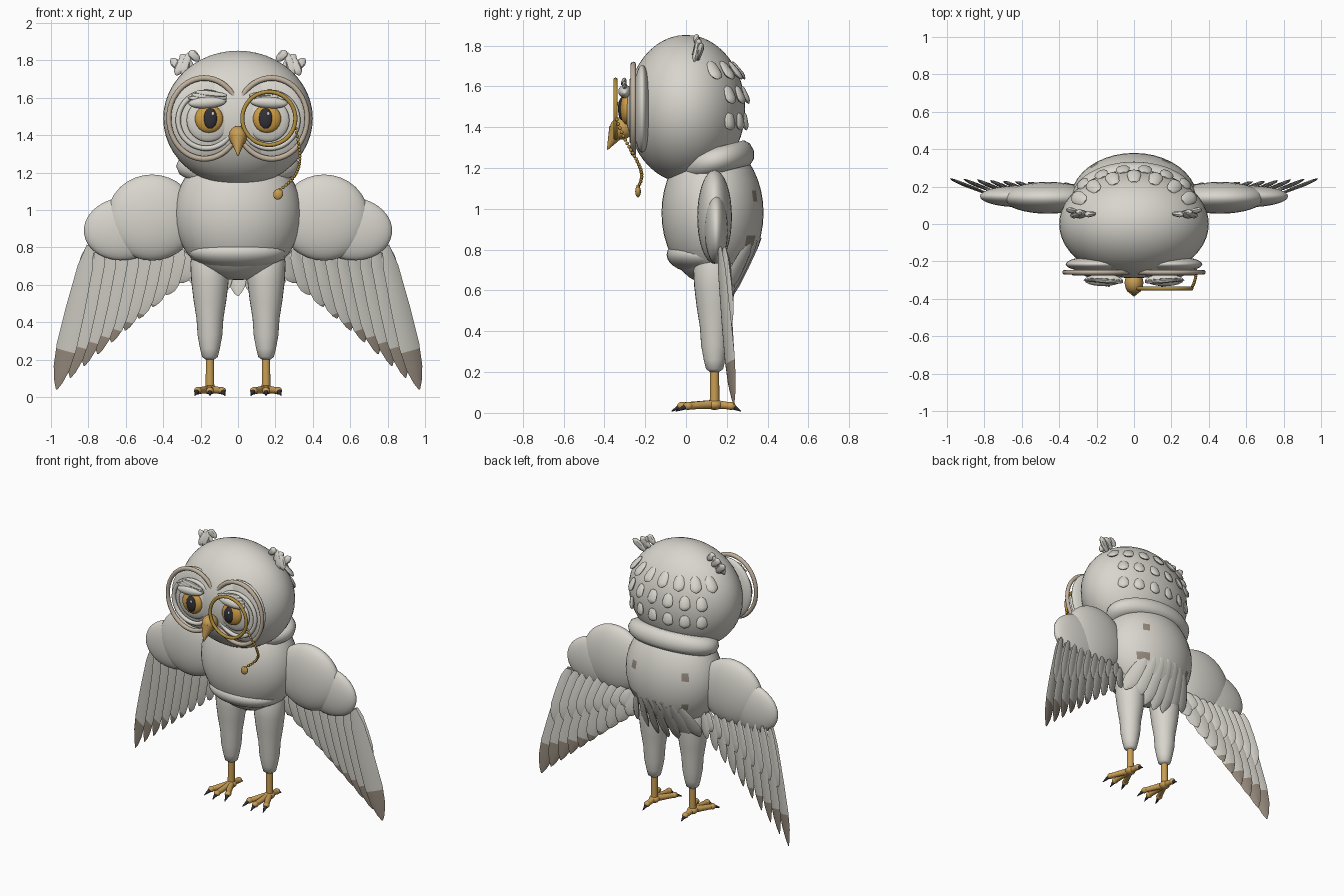
import bpy, bmesh, math
from mathutils import Vector, Matrix
from mathutils.geometry import interpolate_bezier

if "Cube" in bpy.data.objects:
    bpy.data.objects.remove(bpy.data.objects["Cube"], do_unlink=True)


def colour(name, r, g, b):
    m = bpy.data.materials.new(name)
    m.use_nodes = True
    m.diffuse_color = (r, g, b, 1)
    m.node_tree.nodes["Principled BSDF"].inputs["Base Color"].default_value = (r, g, b, 1)
    return m


PALE = colour("pale plumage", .69, .67, .61)
GREY = colour("wing grey", .60, .585, .53)
BROWN = colour("feather tip brown", .30, .25, .20)
TAN = colour("face rim tan", .53, .44, .34)
GOLD = colour("beak and leg gold", .58, .34, .09)
IRIS = colour("iris amber", .62, .34, .06)
BRASS = colour("eyeglass brass", .45, .28, .05)
DARK = colour("claw and pupil black", .03, .03, .04)
SIDES = (("left", 1), ("right", -1))


def finish(name, *mats):
    ob = bpy.context.object
    ob.name = name
    for m in mats:
        ob.data.materials.append(m)
    bpy.ops.object.shade_smooth_by_angle(angle=math.radians(40))
    return ob


def ball(name, loc, size, mat, rot=(0, 0, 0), seg=32):
    bpy.ops.mesh.primitive_uv_sphere_add(segments=seg, ring_count=seg // 2, location=loc, rotation=rot)
    bpy.context.object.scale = size
    return finish(name, mat)


def ring(name, loc, major, minor, mat, rot=(math.pi / 2, 0, 0), scale=(1, 1, 1)):
    bpy.ops.mesh.primitive_torus_add(major_segments=48, minor_segments=10, major_radius=major,
                                     minor_radius=minor, location=loc, rotation=rot)
    bpy.context.object.scale = scale
    return finish(name, mat)


def rod(name, a, b, r1, r2, mat):
    a, b = Vector(a), Vector(b)
    bpy.ops.mesh.primitive_cone_add(vertices=14, radius1=r1, radius2=r2, depth=(b - a).length,
                                    location=(a + b) / 2,
                                    rotation=(b - a).to_track_quat('Z', 'Y').to_euler())
    return finish(name, mat)


def link(name, bm, *mats):
    bmesh.ops.recalc_face_normals(bm, faces=bm.faces)
    me = bpy.data.meshes.new(name)
    bm.to_mesh(me)
    bm.free()
    ob = bpy.data.objects.new(name, me)
    bpy.context.collection.objects.link(ob)
    bpy.ops.object.select_all(action='DESELECT')
    bpy.context.view_layer.objects.active = ob
    ob.select_set(True)
    return finish(name, *mats)


def skin(bm, loops, tip_from=None):
    for i, (p, q) in enumerate(zip(loops, loops[1:])):
        for k in range(len(p)):
            j = (k + 1) % len(p)
            f = bm.faces.new((p[k], p[j], q[j], q[k]))
            f.material_index = 1 if tip_from is not None and i >= tip_from else 0
    bm.faces.new(loops[0])
    bm.faces.new(loops[-1])


BLADE = ((0, .35), (.15, .75), (.45, .95), (.7, 1), (.85, .8), (.95, .4), (1, .06))


def feather(name, root, tip, width, normal, mat, thick=.008, brown=0):
    """Thin lens-shaped blade; the last part of its length may be brown."""
    root, tip = Vector(root), Vector(tip)
    d = (tip - root).normalized()
    side = d.cross(Vector(normal)).normalized()
    n = side.cross(d)
    cut = 1 - brown
    rows = list(BLADE)
    if brown > 0:
        for (t0, w0), (t1, w1) in zip(BLADE, BLADE[1:]):
            if t0 < cut < t1:
                rows.append((cut, w0 + (w1 - w0) * (cut - t0) / (t1 - t0)))
        rows.sort()
    first = next((i for i, r in enumerate(rows) if r[0] >= cut - 1e-4), 0) if brown > 0 else None
    bm = bmesh.new()
    loops = []
    for t, w in rows:
        c = root.lerp(tip, t)
        loops.append([bm.verts.new(c + side * (math.cos(a) * w * width / 2) + n * (math.sin(a) * w * thick))
                      for a in (k * math.pi / 4 for k in range(8))])
    skin(bm, loops, first)
    return link(name, bm, mat, BROWN)


def lathe(name, profile, cx, cy, mat, n=28):
    bm = bmesh.new()
    loops = [[bm.verts.new((cx + r * math.cos(a), cy + r * math.sin(a), z))
              for a in (k * math.tau / n for k in range(n))] for z, r in profile]
    skin(bm, loops)
    return link(name, bm, mat)


# Head, neck ruff and body
HEAD, HSIZE = Vector((0, 0, 1.49)), Vector((.4, .29, .362))
ball("head", HEAD, HSIZE, PALE, seg=48)
ring("neck_ruff", (0, .14, 1.235), .2, .065, PALE, rot=(.25, 0, 0), scale=(1.25, .75, 1))
BODY, BSIZE = Vector((0, .13, .98)), Vector((.34, .25, .355))
body = ball("body", BODY, BSIZE, PALE, seg=40)
ball("lower_belly", (0, .085, .775), (.26, .18, .095), PALE)

# Brown flecks on the back: the faces nearest to each spot
body.data.materials.append(BROWN)
for spot in ((.16, .345, 1.04), (.19, .32, .87), (.15, .34, .87), (-.2, .31, 1.04), (-.21, .28, .87)):
    near = min(body.data.polygons, key=lambda p: (BODY + p.center * BSIZE - Vector(spot)).length)
    near.material_index = 1

# Feather rows on the back of the head
for row, (z, spread, count) in enumerate(((1.72, 1.0, 7), (1.6, .75, 6), (1.47, .75, 6))):
    for i in range(count):
        a = spread * (2 * i / (count - 1) - 1)

        def on_head(h):
            k = math.sqrt(1 - ((h - HEAD.z) / HSIZE.z) ** 2)
            return Vector((HSIZE.x * k * math.sin(a), HSIZE.y * k * math.cos(a), h))
        out = Vector((math.sin(a), math.cos(a), .2))
        low = on_head(z - .09) + out * .022
        feather(f"head_feather_{row}_{i}", on_head(z), low, .075, out, PALE, .014)

for side, s in SIDES:
    # Ear tufts
    for i in range(3):
        base = (s * (.21 + .035 * i), .055, 1.80 - .035 * i)
        feather(f"{side}_ear_tuft_{i}", base, (s * (.2 + .05 * i) + s * .06, .05 + .015 * i, 1.85 - .02 * i),
                .05, (s * .3, -1, .3), PALE, .016)
    for i in range(2):
        feather(f"{side}_ear_tuft_front_{i}", (s * (.26 + .03 * i), .06, 1.84 - .02 * i),
                (s * (.3 + .03 * i), .04, 1.72), .05, (0, -1, .3), PALE, .016)

    # Facial disc, rim and eye
    ball(f"{side}_face_disc", (s * .18, -.215, 1.49), (.185, .045, .215), PALE)
    ring(f"{side}_face_rim", (s * .18, -.258, 1.49), .2, .014, TAN, scale=(.95, 1.08, 1))
    ring(f"{side}_inner_face_ring", (s * .17, -.263, 1.48), .15, .014, PALE)
    ball(f"{side}_eye_socket", (s * .16, -.265, 1.48), (.115, .03, .115), PALE)
    ball(f"{side}_iris", (s * .155, -.29, 1.488), (.075, .033, .075), IRIS)
    ball(f"{side}_pupil", (s * .148, -.315, 1.49), (.036, .018, .055), DARK)
    ball(f"{side}_eye_glint", (s * .148 + .013, -.332, 1.515), (.008, .005, .01), PALE, seg=12)

    # Eyelid and feathery brow
    ball(f"{side}_eyelid", (s * .165, -.3, 1.575), (.1, .032, .032), PALE, rot=(0, s * .06, 0))
    for i in range(3):
        feather(f"{side}_brow_{i}", (s * .06, -.3 - .006 * i, 1.585 + .014 * i),
                (s * (.27 - .02 * i), -.3, 1.6 + .016 * i), .034, (0, -1, .2), PALE, .012)

    # Wing arm
    ball(f"{side}_shoulder", (s * .46, .14, .96), (.24, .085, .23), PALE)
    ball(f"{side}_forearm", (s * .61, .148, .9), (.215, .058, .168), PALE, rot=(0, s * .12, 0))

    # Flight feathers and the shorter coverts behind them
    for i in range(10):
        t = i / 9
        root = Vector((s * (.79 - .55 * t), .165, .81 - .02 * t))
        tip = Vector((s * (.97 - .66 * t), .235 - .03 * t, .04 + .57 * t))
        twist = (s * .45, -1, 0)
        feather(f"{side}_flight_feather_{i}", root, tip, .12 - .02 * t, twist, GREY, .01,
                brown=max(0, .27 - .3 * t))
        if i < 9:
            back = Vector((0, .022, 0))
            feather(f"{side}_covert_{i}", root + back, root.lerp(tip, .5) + back, .1, twist, PALE, .009)

    # Leg, shank and foot
    x = s * .15
    lathe(f"{side}_thigh", ((.8, .08), (.72, .105), (.62, .1), (.52, .088), (.42, .072), (.33, .066),
                            (.26, .053), (.215, .042), (.2, .022)), x, .14, PALE)
    rod(f"{side}_shank", (x, .14, .03), (x, .14, .22), .024, .022, GOLD)
    ball(f"{side}_ankle", (x, .14, .04), (.035, .038, .026), GOLD, seg=16)
    for i, (dx, y, cy) in enumerate(((-.065, .01, -.05), (0, -.02, -.07), (.065, .01, -.05), (0, .22, .27))):
        knuckle, end = (x + dx, y, .034), (x + dx * 1.25, cy, .008)
        rod(f"{side}_toe_{i}", (x, .14, .042), knuckle, .022, .017, GOLD)
        ball(f"{side}_knuckle_{i}", knuckle, (.021, .024, .02), GOLD, seg=14)
        rod(f"{side}_claw_{i}", (x + dx, y, .036), end, .017, .002, DARK)

# Tail fan
for i in range(7):
    u = i / 3 - 1
    feather(f"tail_feather_{i}", (u * .17, .365 - .05 * u * u, .86 - .03 * u * u),
            (u * .25, .2, .54 + .07 * u * u), .1, (u * .2 + .2, 1, .3), GREY, .012)

# Hooked beak
ball("beak_base", (0, -.315, 1.395), (.05, .058, .055), GOLD)
rod("beak_tip", (0, -.335, 1.385), (0, -.385, 1.29), .046, .003, GOLD)

# Eyeglass with bead chain and charm
ring("eyeglass_rim", (.165, -.345, 1.49), .142, .011, BRASS)
beads = interpolate_bezier(Vector((.305, -.345, 1.46)), Vector((.34, -.3, 1.28)),
                           Vector((.36, -.17, 1.2)), Vector((.225, -.235, 1.11)), 24)
for i, p in enumerate(beads):
    ball(f"chain_bead_{i}", p, (.009, .009, .009), BRASS, seg=10)
ball("chain_charm", (.215, -.235, 1.085), (.026, .014, .03), GOLD, rot=(0, .4, 0), seg=16)
